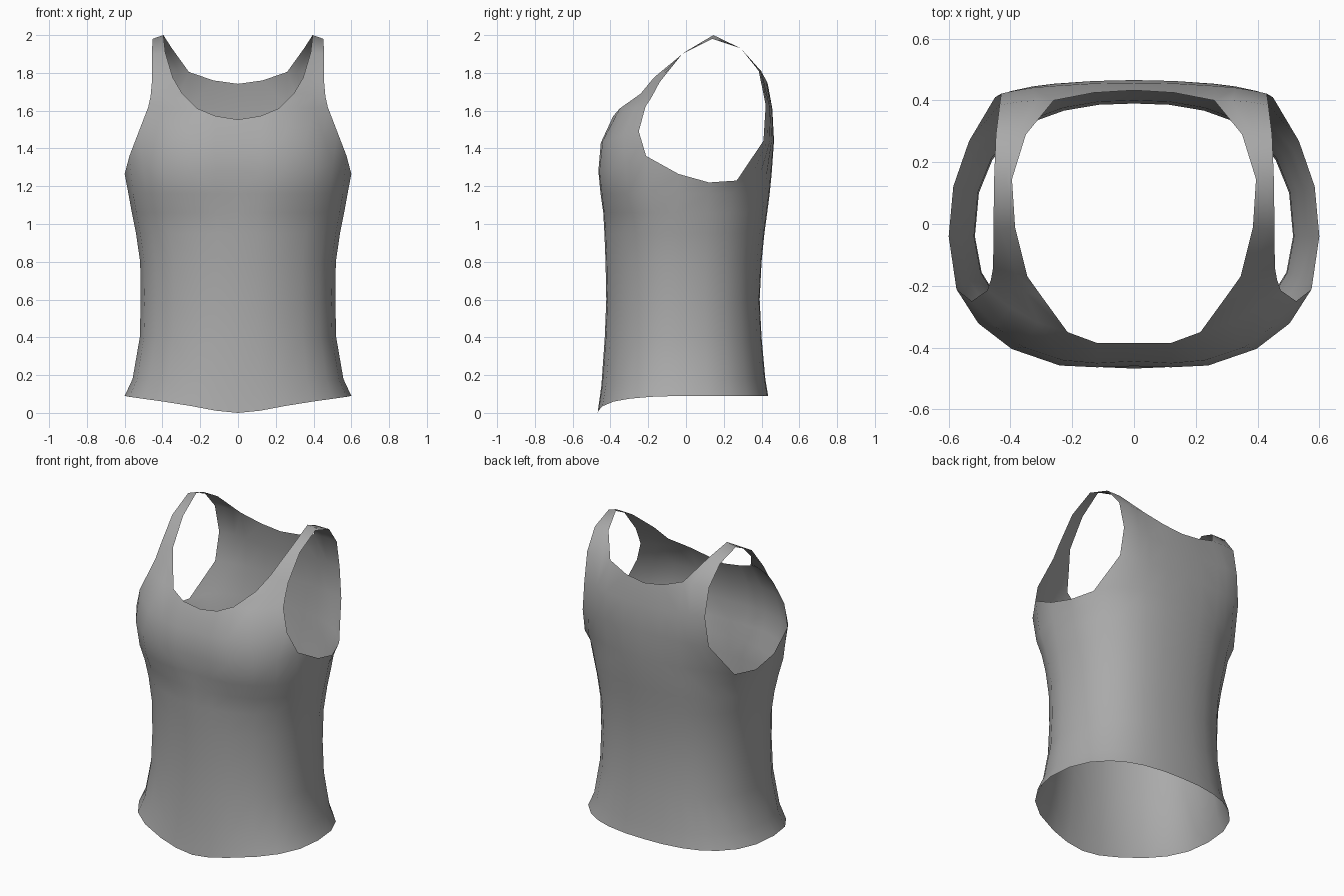
import bpy
import bmesh
from mathutils import Vector

cube = bpy.data.objects.get("Cube")
if cube:
    bpy.data.objects.remove(cube, do_unlink=True)

# Cloth colour
cloth = bpy.data.materials.new("grey cloth")
cloth.use_nodes = True
GREY = (0.40, 0.40, 0.40, 1.0)
cloth.diffuse_color = GREY
cloth.node_tree.nodes["Principled BSDF"].inputs["Base Color"].default_value = GREY

# Columns of the left half, from front centre round the side to back centre
FRONT_U = [0, 0.2, 0.4, 0.66, 0.84, 0.958, 1.0]
BACK_U = [0.975, 0.89, 0.75, 0.6, 0.44, 0.22, 0]
MID_Y = -0.04
BACK_POWER = 2.5

# Torso rows: height, half width, front y, back y, squareness of the front
TORSO = [
    (0.09, 0.60, -0.468, 0.435, 2.25),
    (0.18, 0.558, -0.448, 0.42, 2.2),
    (0.40, 0.52, -0.430, 0.40, 2.1),
    (0.60, 0.515, -0.422, 0.39, 2.07),
    (0.80, 0.518, -0.426, 0.40, 2.07),
    (0.95, 0.54, -0.432, 0.415, 2.1),
    (1.06, 0.562, -0.438, 0.43, 2.2),
    (1.16, 0.58, -0.456, 0.443, 2.4),
    (1.27, 0.60, -0.467, 0.453, 2.5),
]
HEM_Z = [0.0, 0.012, 0.035, 0.06, 0.075, 0.085] + [0.09] * 8
ARM_Z = [1.28, 1.28, 1.28, 1.29, 1.32, 1.36, 1.265, 1.22, 1.23, 1.25, 1.26, 1.26, 1.26, 1.26]
# Depth shifts for the bust, and for the back of the underarm
BUST_Y = {0: 0.007, 2: -0.009, 3: -0.006}
UNDERARM_Y = {8: 0.024, 9: 0.01}

# Chest rows, centre to armhole; the last one carries the neckline
CHEST = [
    [(0, -0.444, 1.43), (0.12, -0.451, 1.43), (0.23, -0.441, 1.44),
     (0.36, -0.398, 1.45), (0.45, -0.33, 1.47), (0.525, -0.25, 1.49)],
    [(0, -0.385, 1.553), (0.12, -0.385, 1.572), (0.215, -0.35, 1.612),
     (0.31, -0.32, 1.615), (0.40, -0.272, 1.615), (0.475, -0.215, 1.62)],
]
# Upper back rows, armhole to centre
BACK = [
    [(0.45, 0.41, 1.44), (0.40, 0.43, 1.44), (0.33, 0.445, 1.44),
     (0.26, 0.454, 1.44), (0.13, 0.463, 1.44), (0, 0.466, 1.44)],
    [(0.43, 0.422, 1.63), (0.385, 0.432, 1.63), (0.33, 0.441, 1.63),
     (0.26, 0.447, 1.62), (0.13, 0.455, 1.61), (0, 0.457, 1.61)],
    [(0.435, 0.385, 1.81), (0.375, 0.395, 1.81), (0.315, 0.40, 1.807),
     (0.26, 0.40, 1.805), (0.13, 0.425, 1.76), (0, 0.433, 1.742)],
]
# Shoulder strap rungs: neck edge, armhole edge
STRAP = [
    ((0.295, -0.24, 1.69), (0.463, -0.18, 1.675)),
    ((0.345, -0.17, 1.775), (0.456, -0.14, 1.75)),
    ((0.385, -0.01, 1.908), (0.455, -0.02, 1.90)),
    ((0.395, 0.145, 2.0), (0.453, 0.14, 1.98)),
    ((0.35, 0.29, 1.93), (0.447, 0.29, 1.93)),
]

bm = bmesh.new()


def add_row(points):
    return [bm.verts.new(p) for p in points]


def bridge(low, high):
    for i in range(len(low) - 1):
        bm.faces.new((low[i], low[i + 1], high[i + 1], high[i]))


def torso_row(index):
    z, width, front, back, front_power = TORSO[index]
    last = len(TORSO) - 1
    points = []
    for col, u in enumerate(FRONT_U + BACK_U):
        is_front = col < len(FRONT_U)
        power = front_power if is_front else BACK_POWER
        depth = (1 - u ** power) ** (1 / power)
        y = MID_Y + ((front if is_front else back) - MID_Y) * depth
        if index >= last - 1:
            y += BUST_Y.get(col, 0)
        height = z
        if index == 0:
            height = HEM_Z[col]
        elif index == 1:
            height = z - 0.4 * (0.09 - HEM_Z[col])
        elif index == last:
            height = ARM_Z[col]
            y += UNDERARM_Y.get(col, 0)
        points.append((width * u, y, height))
    return add_row(points)


# Torso from hem to underarm
rows = [torso_row(i) for i in range(len(TORSO))]
for low, high in zip(rows, rows[1:]):
    bridge(low, high)

# Chest panel
front = rows[-1][:6]
for points in CHEST:
    new = add_row(points)
    bridge(front, new)
    front = new

# Upper back panel
back = rows[-1][8:]
for points in BACK:
    new = add_row(points)
    bridge(back, new)
    back = new

# Strap over the shoulder, joining chest to back
rung = front[2:]
for neck, arm in STRAP:
    n, a = Vector(neck), Vector(arm)
    new = add_row([n.lerp(a, t / 3) for t in range(4)])
    bridge(rung, new)
    rung = new
bridge(rung, back[3::-1])

# Make the cloth face outwards
bmesh.ops.recalc_face_normals(bm, faces=bm.faces)
bm.normal_update()
chest_face = min(bm.faces, key=lambda f: f.calc_center_median().y)
if chest_face.normal.y > 0:
    bmesh.ops.reverse_faces(bm, faces=bm.faces)

mesh = bpy.data.meshes.new("tank_top")
bm.to_mesh(mesh)
bm.free()
mesh.materials.append(cloth)
for poly in mesh.polygons:
    poly.use_smooth = True

# Mirrored right half
top = bpy.data.objects.new("tank_top", mesh)
bpy.context.collection.objects.link(top)
mirror = top.modifiers.new("Mirror", 'MIRROR')
mirror.use_clip = True
mirror.merge_threshold = 0.001
